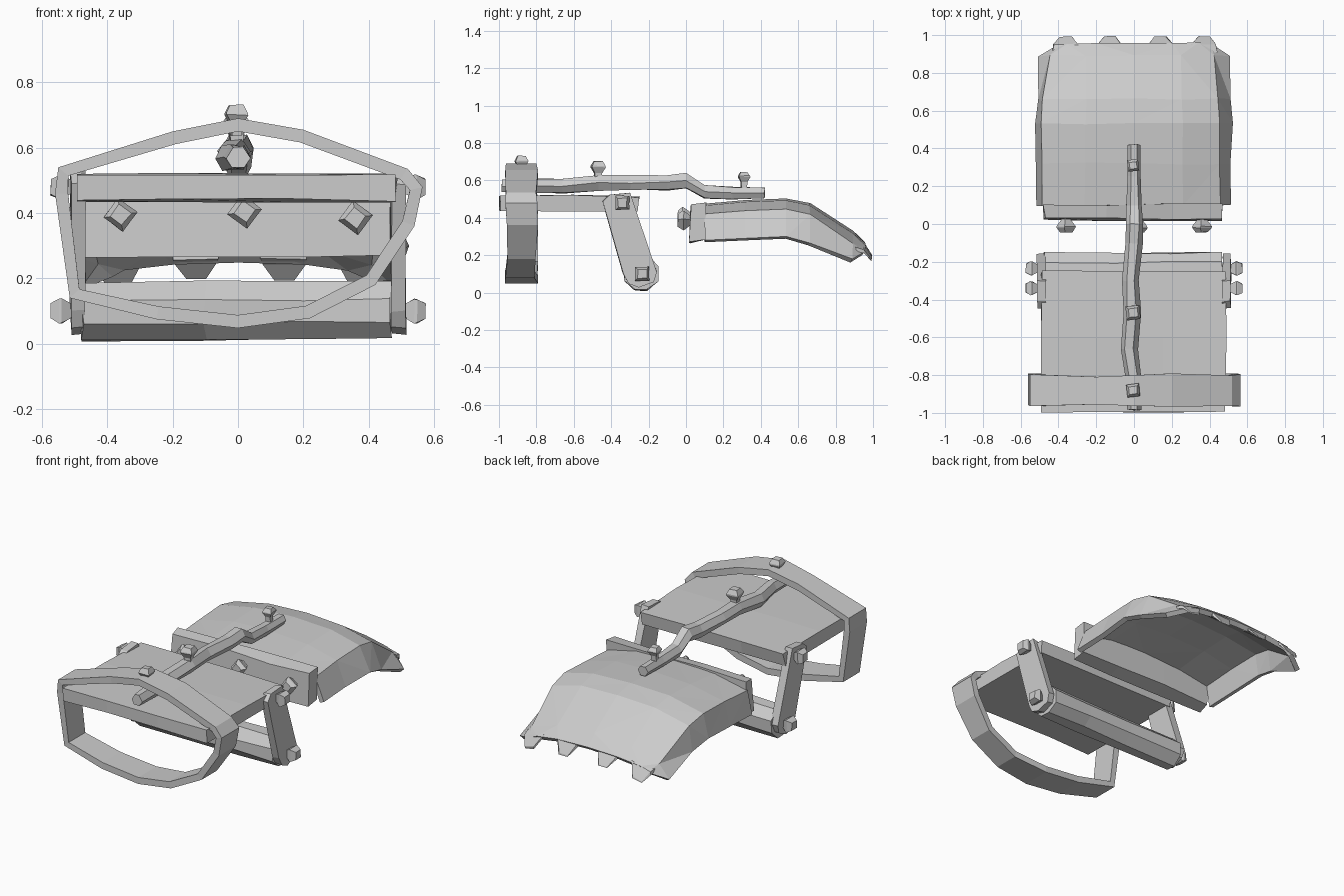
import bpy, bmesh, math, random
from mathutils import Vector, Matrix

if "Cube" in bpy.data.objects:
    bpy.data.objects.remove(bpy.data.objects["Cube"])

random.seed(4)


def finish(name, bm):
    bmesh.ops.recalc_face_normals(bm, faces=bm.faces)
    me = bpy.data.meshes.new(name)
    bm.to_mesh(me)
    bm.free()
    ob = bpy.data.objects.new(name, me)
    bpy.context.collection.objects.link(ob)
    return ob


def loft(name, rings, jitter=0.0, mat=None):
    """Skin a list of closed rings and cap both ends."""
    bm = bmesh.new()
    vs = [[bm.verts.new(Vector(p) + Vector([random.uniform(-jitter, jitter) for _ in range(3)]))
           for p in r] for r in rings]
    for a, b in zip(vs, vs[1:]):
        for i in range(len(a)):
            j = (i + 1) % len(a)
            bm.faces.new((a[i], a[j], b[j], b[i]))
    bm.faces.new(vs[0])
    bm.faces.new(vs[-1])
    if mat:
        bm.transform(mat)
    return finish(name, bm)


def along_x(name, profile, xs, jitter=0.0):
    """Extrude a (y, z) profile through several x stations."""
    return loft(name, [[(x, y, z) for y, z in profile] for x in xs], jitter)


def bolt(name, loc, axis, size=1.0):
    """Square rivet: tapered shank, wide rim, flat smaller cap."""
    prof = [(0.026, -0.04), (0.028, 0.0), (0.052, 0.032), (0.052, 0.04), (0.033, 0.065)]
    rings = [[(r * size * math.cos(k * math.pi / 2), r * size * math.sin(k * math.pi / 2), h * size)
              for k in range(4)] for r, h in prof]
    rot = Vector(axis).to_track_quat('Z', 'Y').to_matrix().to_4x4()
    turn = math.pi / 4 if abs(axis[0]) else 0.15 if axis[1] else 0.9
    return loft(name, rings, 0.002, Matrix.Translation(loc) @ rot @ Matrix.Rotation(turn, 4, 'Z'))


# front plate
along_x("front_plate", [(-0.995, 0.44), (-0.26, 0.435), (-0.25, 0.51), (-0.6, 0.522), (-0.995, 0.52)],
        (-0.49, -0.2, 0.15, 0.485), 0.005)

# front hoop band
hoop = [(0, .69), (-.2, .65), (-.55, .54), (-.56, .46), (-.515, .14), (-.25, .075), (0, .048),
        (.22, .078), (.42, .18), (.54, .36), (.565, .48), (.52, .535), (.2, .655)]
bm = bmesh.new()
rows = [[bm.verts.new((x, y + random.uniform(-.01, .01), z)) for x, z in hoop] for y in (-.96, -.8)]
for i in range(len(hoop)):
    j = (i + 1) % len(hoop)
    bm.faces.new((rows[0][i], rows[0][j], rows[1][j], rows[1][i]))
band = finish("front_hoop", bm)
sol = band.modifiers.new("thickness", 'SOLIDIFY')
sol.thickness = 0.04
sol.offset = -1

# lower cross bar, eight-sided
along_x("lower_bar", [(-.24 + .095 * math.cos((k + .5) * math.pi / 4), .1 + .095 * math.sin((k + .5) * math.pi / 4))
                      for k in range(8)], (-.475, -.1, .2, .47), 0.006)

# hinge arms with their bolts
for s, side in ((-1, "left"), (1, "right")):
    along_x(side + "_arm", [(-.445, .49), (-.41, .525), (-.3, .53), (-.155, .11), (-.175, .06),
                            (-.25, .03), (-.31, .05), (-.335, .1)], (s * .468, s * .512), 0.004)
    bolt(side + "_upper_bolt", (s * .508, -.34, .48), (s, 0, 0))
    bolt(side + "_lower_bolt", (s * .508, -.235, .1), (s, 0, 0))

# rear upright plate with bolts
along_x("rear_upright_plate", [(.02, .27), (.1, .285), (.105, .475), (.03, .465)],
        (-.475, -.15, .2, .47), 0.007)
for i, (x, z) in enumerate([(-.36, .395), (.02, .405), (.36, .385)]):
    bolt(f"rear_plate_bolt_{i}", (x, .02, z), (0, -1, 0))

# rear shell, boxy in front and softer at the back: rows of (y, crest z, rim z, half width)
shell_rows = [(.1, .475, .28, .515), (.32, .495, .29, .515), (.53, .503, .3, .52),
              (.66, .478, .265, .51), (.89, .33, .18, .505), (.955, .27, .22, .4)]
boxy = [(-1, 0), (-.95, .72), (-.5, .95), (0, 1), (.5, .95), (.88, .72), (1, 0)]
soft = [(-1, 0), (-.88, .55), (-.5, .9), (0, 1), (.5, .9), (.85, .55), (1, 0)]
bm = bmesh.new()
grid = [[bm.verts.new((u * w + random.uniform(-.005, .005), y + random.uniform(-.006, .006),
                       rim + (crest - rim) * v)) for u, v in (boxy if y < .7 else soft)]
        for y, crest, rim, w in shell_rows]
for a, b in zip(grid, grid[1:]):
    for i in range(len(boxy) - 1):
        bm.faces.new((a[i], a[i + 1], b[i + 1], b[i]))
bmesh.ops.triangulate(bm, faces=bm.faces[:])
shell = finish("rear_shell", bm)
if sum(p.normal.z for p in shell.data.polygons) < 0:
    shell.data.flip_normals()
sol = shell.modifiers.new("thickness", 'SOLIDIFY')
sol.thickness = 0.03
sol.offset = -1

# broken teeth on the rear edge
for i, (x, z) in enumerate([(-.36, .235), (-.13, .255), (.14, .255), (.37, .235)]):
    rings = []
    for y, zz, w in ((.91, z + .015, .07), (.95, z, .065), (.993, z - .055, .03)):
        t = .011 if y < .99 else .004
        tilt = -.25 * x / .36 if abs(x) > .3 else 0
        rings.append([(x + u * w, y, zz + v * t + tilt * u * w)
                      for u, v in ((-1, -1), (1, -1), (1, 1), (-1, 1))])
    loft(f"rear_tooth_{i}", rings, 0.003)

# crooked top rod
path = [(0, -.985, .57, .036), (0, -.82, .572, .042), (-.025, -.66, .568, .044), (-.01, -.47, .585, .046),
        (-.02, -.3, .588, .043), (0, -.1, .588, .046), (.005, 0, .597, .046), (0, .1, .538, .042),
        (0, .25, .532, .036), (0, .42, .534, .034)]
loft("top_rod", [[(x + r * math.cos(k * math.pi / 3), y, z + r * math.sin(k * math.pi / 3)) for k in range(6)]
                 for x, y, z, r in path], 0.004)

# bolts along the top
for i, (y, z, size) in enumerate([(-.88, .672, .9), (-.47, .638, 1), (.31, .592, .8)]):
    bolt(f"top_bolt_{i}", (-.005, y, z), (0, 0, 1), size)
